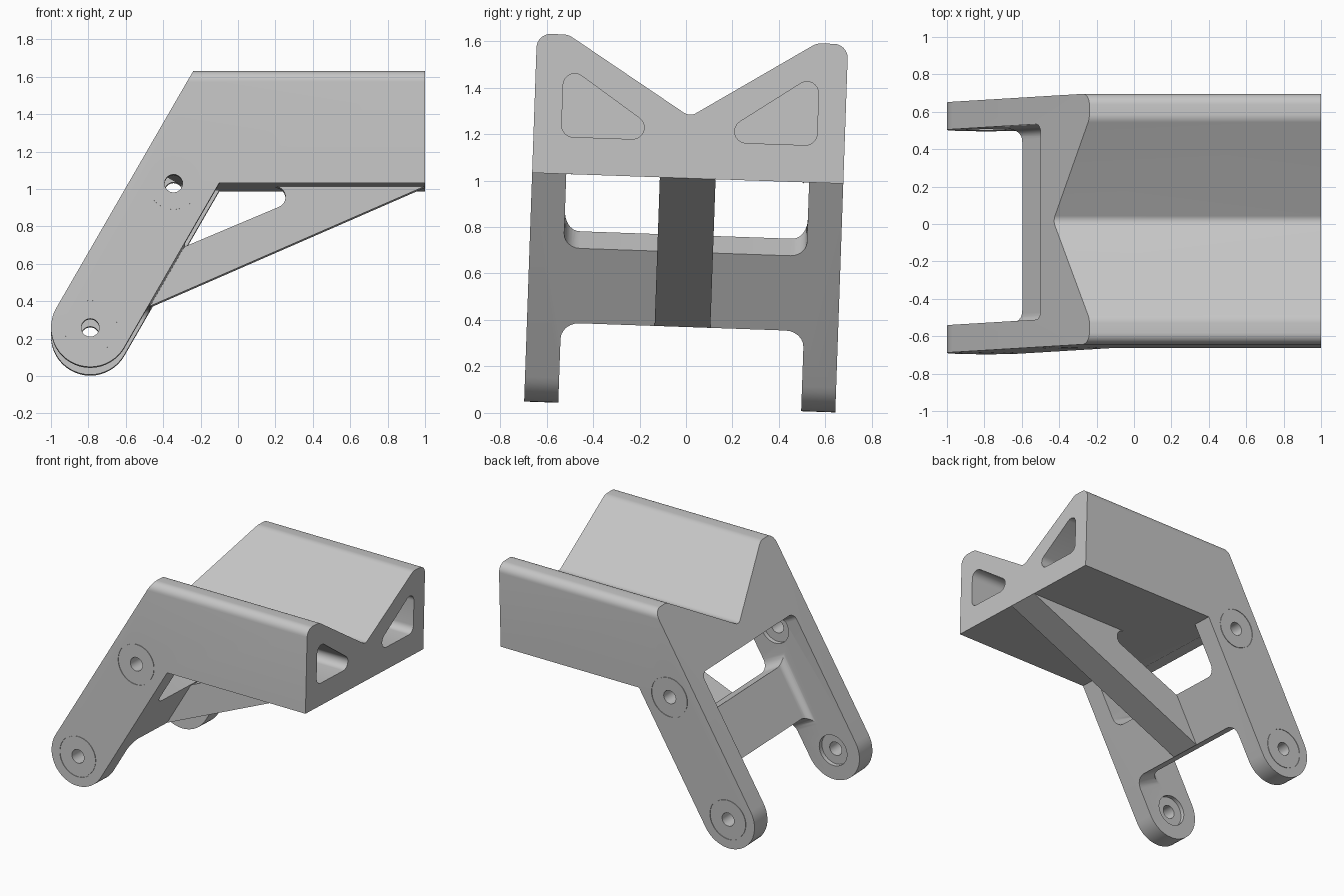
import bpy, bmesh, math
from mathutils import Matrix, Vector

cube = bpy.data.objects.get("Cube")
if cube:
    bpy.data.objects.remove(cube)

grey = bpy.data.materials.new("light_grey")
grey.use_nodes = True
colour = (0.56, 0.56, 0.56, 1)
grey.diffuse_color = colour
grey.node_tree.nodes["Principled BSDF"].inputs["Base Color"].default_value = colour

HALF_W, INNER = 0.67, 0.523          # arm outer and inner faces
PIVOT = Vector((-0.79, 0, 0.235))    # lower arm hole
R = 0.21                             # arm half width
SLOPE = math.radians(60)
ALONG = Vector((math.cos(SLOPE), 0, math.sin(SLOPE)))
DEEP = Vector((math.sin(SLOPE), 0, -math.cos(SLOPE)))
FLOOR = 1.01                         # underside of the upper block


def finish(name, bm):
    bmesh.ops.recalc_face_normals(bm, faces=bm.faces)
    mesh = bpy.data.meshes.new(name)
    bm.to_mesh(mesh)
    bm.free()
    mesh.materials.append(grey)
    obj = bpy.data.objects.new(name, mesh)
    bpy.context.collection.objects.link(obj)
    return obj


def rounded(corners, steps=8):
    """Outline from (a, b, radius) corners with true arc fillets."""
    out = []
    for i, (a, b, r) in enumerate(corners):
        p = Vector((a, b))
        if r == 0:
            out.append(p)
            continue
        d1 = (Vector(corners[i - 1][:2]) - p).normalized()
        d2 = (Vector(corners[(i + 1) % len(corners)][:2]) - p).normalized()
        half = d1.angle(d2) / 2
        c = p + (d1 + d2).normalized() * r / math.sin(half)
        s, e = (p + d * r / math.tan(half) - c for d in (d1, d2))
        a0 = math.atan2(s.y, s.x)
        turn = (math.atan2(e.y, e.x) - a0 + math.pi) % (2 * math.pi) - math.pi
        for k in range(steps + 1):
            t = a0 + turn * k / steps
            out.append(c + r * Vector((math.cos(t), math.sin(t))))
    return out


def prism(name, outline, axis, lo, hi):
    """Extrude an outline along x (outline in y, z) or y (outline in x, z)."""
    bm = bmesh.new()
    place = (lambda p: (lo, p[0], p[1])) if axis == "x" else (lambda p: (p[0], lo, p[1]))
    face = bm.faces.new([bm.verts.new(place(p)) for p in outline])
    new = bmesh.ops.extrude_face_region(bm, geom=[face])["geom"]
    shift = Vector((hi - lo, 0, 0)) if axis == "x" else Vector((0, hi - lo, 0))
    bmesh.ops.translate(bm, vec=shift, verts=[g for g in new if isinstance(g, bmesh.types.BMVert)])
    return finish(name, bm)


def slope_box(name, deep, width, along, radius=0):
    """Box aligned with the arms, with optional rounded edges."""
    bm = bmesh.new()
    bmesh.ops.create_cube(bm, size=1)
    for v in bm.verts:
        v.co = Vector([lo + (c + 0.5) * (hi - lo) for c, (lo, hi) in
                       zip(v.co, (deep, (-width, width), along))])
    if radius:
        bmesh.ops.bevel(bm, geom=bm.edges[:], offset=radius, segments=6,
                        profile=0.5, affect='EDGES')
    for v in bm.verts:
        d, y, u = v.co
        v.co = PIVOT + DEEP * d + ALONG * u + Vector((0, y, 0))
    return finish(name, bm)


def disc(name, centre, radius, lo, hi):
    ring = [(centre.x + radius * math.cos(k * math.tau / 48),
             centre.z + radius * math.sin(k * math.tau / 48)) for k in range(48)]
    return prism(name, ring, "y", lo, hi)


def boolean(obj, tool, operation="DIFFERENCE"):
    mod = obj.modifiers.new("cut", "BOOLEAN")
    mod.operation, mod.solver, mod.object = operation, "EXACT", tool
    bpy.context.view_layer.objects.active = obj
    bpy.ops.object.modifier_apply(modifier=mod.name)
    bpy.data.objects.remove(tool)


# Side silhouette: round arm end, sloping arm, upper block
side = []
for k in range(25):
    t = math.radians(150 + 180 * k / 24)
    side.append((PIVOT.x + R * math.cos(t), PIVOT.z + R * math.sin(t)))


def slope_x(point, z):
    return point[0] + (z - point[1]) / math.tan(SLOPE)


top = 1.8
side += [(slope_x(side[-1], FLOOR), FLOOR), (1, FLOOR), (1, top), (slope_x(side[0], top), top)]
frame = prism("bracket_frame", side, "y", -0.8, 0.8)

# V-shaped cradle section
right_half = [(HALF_W, 1.61, 0.06), (0.535, 1.61, 0.08)]
section = [(-HALF_W, -0.2, 0), (HALF_W, -0.2, 0)] + right_half + [(0, 1.275, 0.05)]
section += [(-y, z, r) for y, z, r in reversed(right_half)]
boolean(frame, prism("section", rounded(section), "x", -2, 2), "INTERSECT")

# Opening between the arms, leaving a cross web with a window above it
boolean(frame, slope_box("pocket", (-0.5, 0.063), INNER, (-0.6, 0.946), 0.05))
boolean(frame, slope_box("window", (-0.1, 0.4), INNER, (0.649, 0.946), 0.07))
boolean(frame, slope_box("fork_gap", (-0.1, 0.5), INNER, (-0.6, 0.277), 0.08))
boolean(frame, prism("window_top", [(-0.27, 0.8), (0, 0.8), (0, FLOOR), (-0.27, FLOOR)],
                     "y", -INNER, INNER))

# Triangular end pockets
for s in (-1, 1):
    tri = [(s * 0.55, 1.17, 0.05), (s * 0.55, 1.488, 0.05), (s * 0.082, 1.17, 0.05)]
    boolean(frame, prism("end_pocket", rounded(tri), "x", 0.05, 1.2))

# Bearing seats and pin holes
for centre in (PIVOT, PIVOT + ALONG * 0.891):
    boolean(frame, disc("pin_hole", centre, 0.048, -1, 1))
    for s in (-1, 1):
        for radius, a, b in ((0.145, HALF_W - 0.004, 0.8), (0.11, 0.5, INNER + 0.03)):
            lo, hi = sorted((s * a, s * b))
            boolean(frame, disc("seat", centre, radius, lo, hi))

# Raised bearing faces inside the outer seats, leaving a fine ring groove
bearings = []
for label, centre in (("lower", PIVOT), ("upper", PIVOT + ALONG * 0.891)):
    for word, s in (("right", -1), ("left", 1)):
        lo, hi = sorted((s * (HALF_W - 0.012), s * HALF_W))
        plate = disc(label + "_bearing_" + word, centre, 0.139, lo, hi)
        boolean(plate, disc("pin_hole", centre, 0.048, -1, 1))
        bearings.append(plate)

# Central strut from the web to the far end of the block
nose = Vector((0.197, 0.953))
strut = [(-0.469, 0.37), (0.998, FLOOR), (0.998, 1.03), (nose.x, 1.03)]
for k in range(13):
    t = math.radians(90 - 157 * k / 12)
    strut.append((nose.x + 0.057 * math.cos(t), nose.y + 0.057 * math.sin(t)))
strut += [(-0.28, 0.69), (-0.38, 0.6)]
rib = prism("central_strut", strut, "y", -0.12, 0.12)

# Slight roll of the whole bracket
roll = (Matrix.Translation((0, 0, 0.8)) @ Matrix.Rotation(math.radians(-2), 4, "X")
        @ Matrix.Translation((0, 0, -0.8)))
bpy.ops.object.select_all(action="DESELECT")
for obj in [frame, rib] + bearings:
    obj.data.transform(roll)
    obj.select_set(True)
bpy.context.view_layer.objects.active = frame
bpy.ops.object.shade_smooth_by_angle(angle=math.radians(30))
